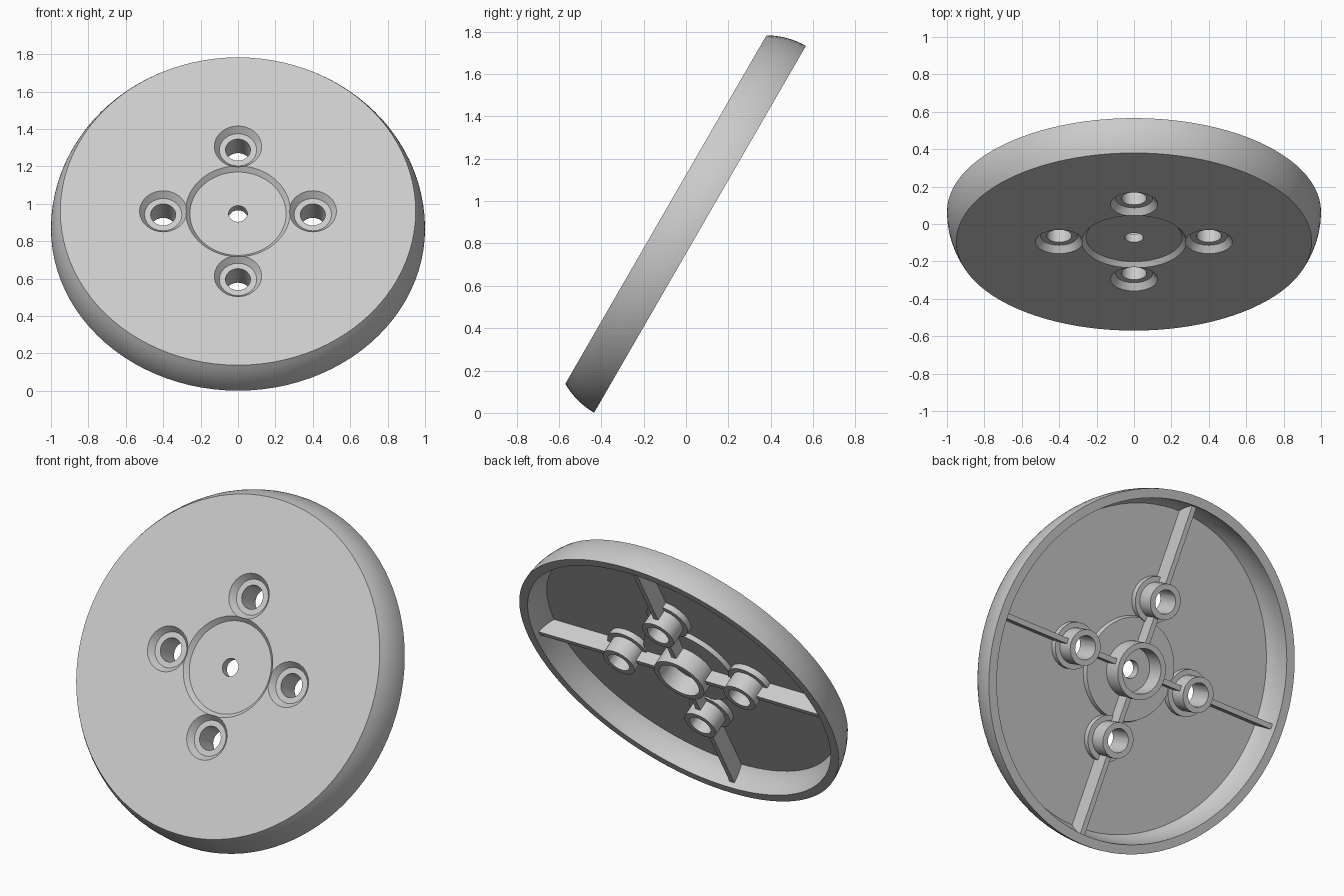
import bpy, bmesh
from math import sin, cos, pi, radians, sqrt
from mathutils import Matrix, Vector

cube = bpy.data.objects.get("Cube")
if cube:
    bpy.data.objects.remove(cube, do_unlink=True)

# Local frame: disc axis is z, front face at z = 0, depth runs towards -z
TILT = Matrix.Translation((0, -0.095, 0.96)) @ Matrix.Rotation(radians(60), 4, 'X')
DEPTH = 0.186      # front face to open rim
FLOOR = 0.05       # plate thickness
BOLT_R = 0.4       # bolt circle radius

mat = bpy.data.materials.new("light grey")
mat.use_nodes = True
colour = (0.6, 0.6, 0.6, 1)
mat.diffuse_color = colour
mat.node_tree.nodes["Principled BSDF"].inputs["Base Color"].default_value = colour


def lathe(bm, profile, steps, centre=(0, 0)):
    """Revolve a closed (radius, depth) profile about the disc axis."""
    rings = []
    for r, d in profile:
        if r == 0:
            rings.append([bm.verts.new((*centre, -d))] * steps)
        else:
            rings.append([bm.verts.new((centre[0] + r * cos(2 * pi * i / steps),
                                        centre[1] + r * sin(2 * pi * i / steps), -d))
                          for i in range(steps)])
    for a, b in zip(rings, rings[1:] + rings[:1]):
        for i in range(steps):
            j = (i + 1) % steps
            corners = list(dict.fromkeys((a[i], a[j], b[j], b[i])))
            if len(corners) > 2:
                bm.faces.new(corners)


def finish(name, bm):
    bmesh.ops.recalc_face_normals(bm, faces=bm.faces)
    mesh = bpy.data.meshes.new(name)
    bm.to_mesh(mesh)
    bm.free()
    mesh.materials.append(mat)
    obj = bpy.data.objects.new(name, mesh)
    bpy.context.collection.objects.link(obj)
    obj.matrix_world = TILT
    return obj


def wall(outer, drop, d0, d1, n=8):
    """Bulged side wall that becomes parallel to the axis at the open rim."""
    h = d1 - d0
    rho = (h * h + drop * drop) / (2 * drop)
    return [(outer - rho + sqrt(rho ** 2 - (h * (1 - i / n)) ** 2), d0 + h * i / n)
            for i in range(n + 1)]


angles = [k * pi / 2 for k in range(4)]
seats = [(BOLT_R * cos(a), BOLT_R * sin(a)) for a in angles]
parts = []

# Shell: dished front plate, curved side wall and central hub tube
dish = 0.026
profile = [(0.05, dish), (0.257, dish), (0.28, 0)]
profile += wall(1.0, 0.05, 0, DEPTH)
profile += wall(0.948, 0.042, FLOOR, DEPTH)[::-1]
profile += [(0.292, FLOOR), (0.285, FLOOR + dish), (0.157, FLOOR + dish), (0.157, DEPTH),
            (0.125, DEPTH), (0.125, FLOOR + dish), (0.05, FLOOR + dish)]
bm = bmesh.new()
lathe(bm, profile, 96)
parts.append(finish("shell", bm))

# Stepped bolt bosses on the back of the plate
for k, seat in enumerate(seats):
    bm = bmesh.new()
    lathe(bm, [(0, 0.02), (0.13, 0.02), (0.13, 0.085), (0.1, 0.085),
               (0.1, DEPTH), (0, DEPTH)], 24, seat)
    parts.append(finish(f"bolt_boss_{k + 1}", bm))

# Radial ribs from hub to side wall
for k, a in enumerate(angles):
    bm = bmesh.new()
    bmesh.ops.create_cube(bm, size=1)
    inner, outer, top = 0.14, 0.948, 0.152
    bmesh.ops.scale(bm, verts=bm.verts, vec=(outer - inner, 0.03, top - 0.04))
    bmesh.ops.translate(bm, verts=bm.verts, vec=((inner + outer) / 2, 0, -(top + 0.04) / 2))
    bmesh.ops.rotate(bm, verts=bm.verts, matrix=Matrix.Rotation(a, 3, 'Z'))
    parts.append(finish(f"rib_{k + 1}", bm))

# Countersunk bolt holes, cut through every part
bm = bmesh.new()
for seat in seats:
    lathe(bm, [(0, -0.02), (0.142, -0.02), (0.1, 0.036), (0.067, 0.036),
               (0.067, 0.25), (0, 0.25)], 24, seat)
cutter = finish("bolt_hole_cutter", bm)
cutter.hide_render = True
for obj in parts:
    mod = obj.modifiers.new("bolt holes", 'BOOLEAN')
    mod.operation = 'DIFFERENCE'
    mod.solver = 'EXACT'
    mod.object = cutter

# Bake the cuts, then smooth the round surfaces
bpy.context.view_layer.update()
graph = bpy.context.evaluated_depsgraph_get()
baked = [bpy.data.meshes.new_from_object(o.evaluated_get(graph)) for o in parts]
for obj, mesh in zip(parts, baked):
    obj.modifiers.clear()
    obj.data = mesh
bpy.data.objects.remove(cutter, do_unlink=True)
bpy.ops.object.select_all(action='DESELECT')
for obj in parts:
    obj.select_set(True)
bpy.context.view_layer.objects.active = parts[0]
bpy.ops.object.shade_smooth_by_angle(angle=radians(30))
